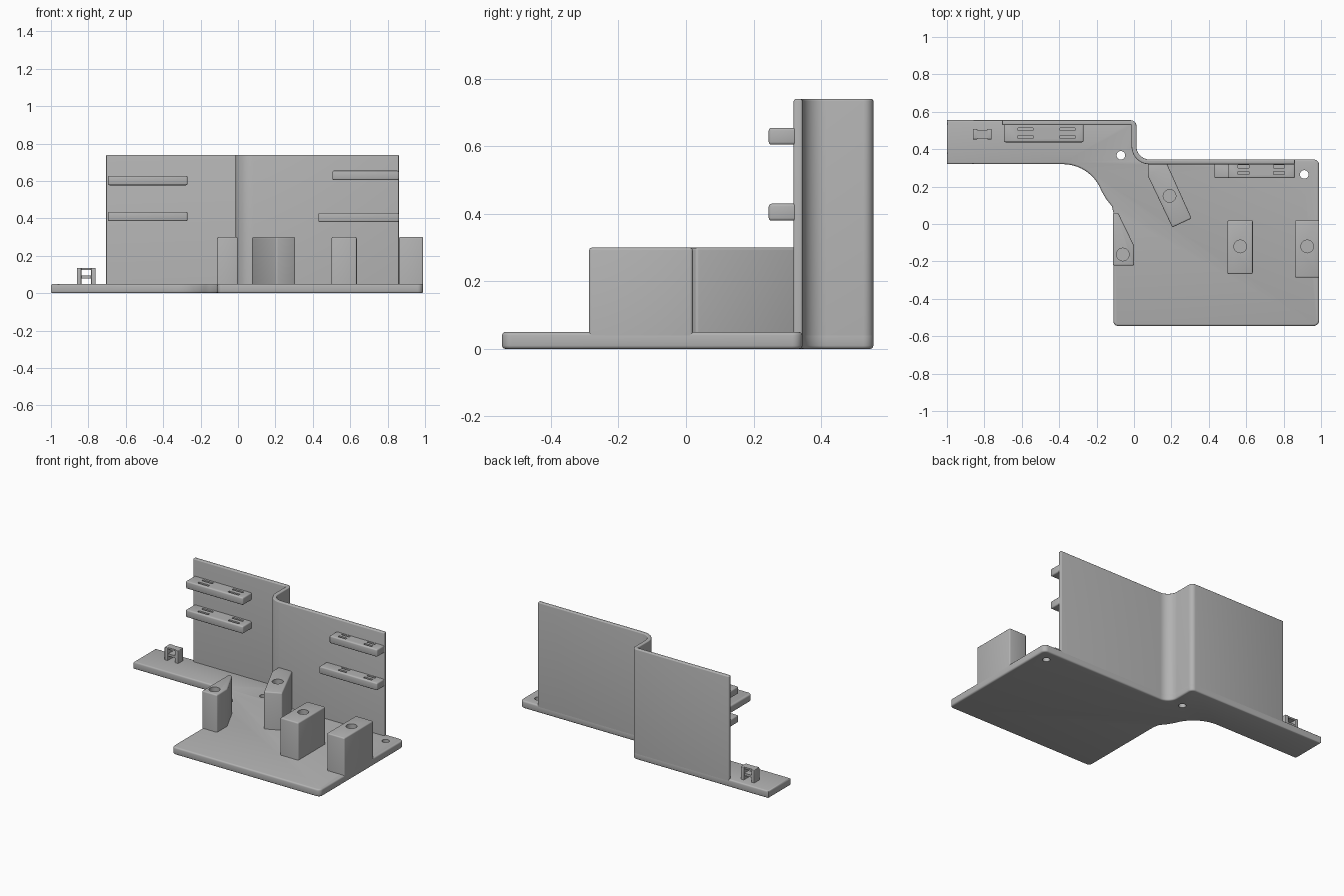
import bpy
import bmesh
from math import cos, sin, pi, radians

if "Cube" in bpy.data.objects:
    bpy.data.objects.remove(bpy.data.objects["Cube"])

grey = bpy.data.materials.new("plain grey")
grey.use_nodes = True
grey.diffuse_color = (0.45, 0.45, 0.45, 1)
grey.node_tree.nodes["Principled BSDF"].inputs["Base Color"].default_value = (0.45, 0.45, 0.45, 1)


def arc(cx, cy, r, a0, a1, n=10):
    steps = [radians(a0 + (a1 - a0) * i / n) for i in range(n + 1)]
    return [(cx + r * cos(a), cy + r * sin(a)) for a in steps]


def rect(x0, x1, y0, y1):
    return [(x0, y0), (x1, y0), (x1, y1), (x0, y1)]


def circle(x, y, r):
    return arc(x, y, r, 0, 360, 24)[:-1]


def prism(name, outline, z0, z1, bevel=0.0, bottom=False, corners=True):
    """Extrude an outline upwards, rounding its rims and sharp upright corners."""
    bm = bmesh.new()
    face = bm.faces.new([bm.verts.new((x, y, z0)) for x, y in outline])
    new = bmesh.ops.extrude_face_region(bm, geom=[face])["geom"]
    bmesh.ops.translate(bm, vec=(0, 0, z1 - z0),
                        verts=[v for v in new if isinstance(v, bmesh.types.BMVert)])
    bmesh.ops.recalc_face_normals(bm, faces=bm.faces)
    if bevel:
        def picked(e):
            za, zb = (v.co.z for v in e.verts)
            if abs(za - zb) > 1e-4:
                return corners and e.calc_face_angle(0) > radians(50)
            return bottom or za > (z0 + z1) / 2
        bmesh.ops.bevel(bm, geom=[e for e in bm.edges if picked(e)], offset=bevel,
                        segments=3, profile=0.5, affect='EDGES', clamp_overlap=False)
    mesh = bpy.data.meshes.new(name)
    bm.to_mesh(mesh)
    bm.free()
    mesh.materials.append(grey)
    obj = bpy.data.objects.new(name, mesh)
    bpy.context.collection.objects.link(obj)
    return obj


def finish(obj, cutters=()):
    """Subtract the cutters, remove them and shade the part."""
    bpy.ops.object.select_all(action='DESELECT')
    bpy.context.view_layer.objects.active = obj
    obj.select_set(True)
    for cutter in cutters:
        cutter.hide_render = True
        mod = obj.modifiers.new("cut", 'BOOLEAN')
        mod.object = cutter
        mod.solver = 'EXACT'
        bpy.ops.object.modifier_apply(modifier=mod.name)
        bpy.data.objects.remove(cutter)
    bpy.ops.object.shade_smooth_by_angle(angle=radians(35))


# Back edge shared by the base and the wall: straight, step forward, straight
back_step = arc(-0.017, 0.525, 0.03, 90, 0, 6) + arc(0.083, 0.415, 0.07, 180, 270)

# Base plate with a narrow arm and two screw holes
outline = [(-1, 0.555)] + back_step
outline += arc(0.96, 0.315, 0.03, 90, 0, 6) + arc(0.96, -0.515, 0.03, 0, -90, 6)
outline += arc(-0.085, -0.52, 0.025, 270, 180, 6)
outline += [(-0.11, 0.06), (-0.118, 0.095), (-0.15, 0.135)]
outline += arc(-0.38, 0.1, 0.22, 20, 90) + [(-1, 0.32)]
base = prism("base_plate", outline, 0, 0.05, 0.01, bottom=True, corners=False)
finish(base, [prism("hole_cutter", circle(x, y, 0.023), -0.1, 0.2)
              for x, y in ((-0.07, 0.367), (0.91, 0.265))])

# Stepped upright wall
inner = arc(0.083, 0.415, 0.096, 270, 180) + arc(-0.017, 0.525, 0.004, 0, 90, 4)
wall = [(-0.705, 0.555)] + back_step + [(0.86, 0.345), (0.86, 0.319)] + inner + [(-0.705, 0.529)]
finish(prism("stepped_wall", wall, 0.04, 0.74, 0.006))

# Mounting posts with blind screw holes
posts = {
    "middle_post": (rect(0.5, 0.635, -0.268, 0.02), (0.568, -0.12)),
    "left_post": (rect(0.86, 0.99, -0.287, 0.02), (0.926, -0.12)),
    "angled_post": ([(0.075, 0.325), (0.175, 0.325), (0.308, 0.03), (0.205, -0.018),
                     (0.075, 0.255)], (0.19, 0.15)),
    "right_post": ([(-0.112, -0.223), (0, -0.223), (0, -0.115), (-0.085, 0.06),
                    (-0.112, 0.06)], (-0.06, -0.163)),
}
for name, (shape, (x, y)) in posts.items():
    post = prism(name, shape, 0.04, 0.3, 0.008)
    finish(post, [prism("hole_cutter", circle(x, y, 0.034), 0.18, 0.4)])

# Cable ledges on the wall, each with two pairs of tie slots
ledges = [
    ("right_lower_ledge", -0.695, -0.27, 0.437, 0.385, (-0.58, -0.355)),
    ("right_upper_ledge", -0.695, -0.27, 0.437, 0.577, (-0.58, -0.355)),
    ("left_lower_ledge", 0.43, 0.86, 0.245, 0.38, (0.585, 0.775)),
    ("left_upper_ledge", 0.505, 0.86, 0.245, 0.605, (0.585, 0.775)),
]
for name, x0, x1, front, z, slots in ledges:
    right = x0 < 0
    depth, half = (0.1, 0.04) if right else (0.082, 0.03)
    ledge = prism(name, rect(x0, x1, front, front + depth), z, z + 0.05, 0.008, bottom=True)
    finish(ledge, [prism("slot_cutter", rect(s - half, s + half, front + d, front + d + 0.015),
                         z - 0.1, z + 0.1)
                   for s in slots for d in (0.02, 0.062 if right else 0.055)])

# Cable clip on the arm: two legs, a middle bar and a top bar
for name, x in (("clip_right_leg", -0.862), ("clip_left_leg", -0.785)):
    finish(prism(name, rect(x, x + 0.024, 0.452, 0.508), 0.04, 0.135, 0.004))
for name, z0, z1 in (("clip_middle_bar", 0.078, 0.094), ("clip_top_bar", 0.124, 0.135)):
    finish(prism(name, rect(-0.85, -0.77, 0.457, 0.503), z0, z1))
